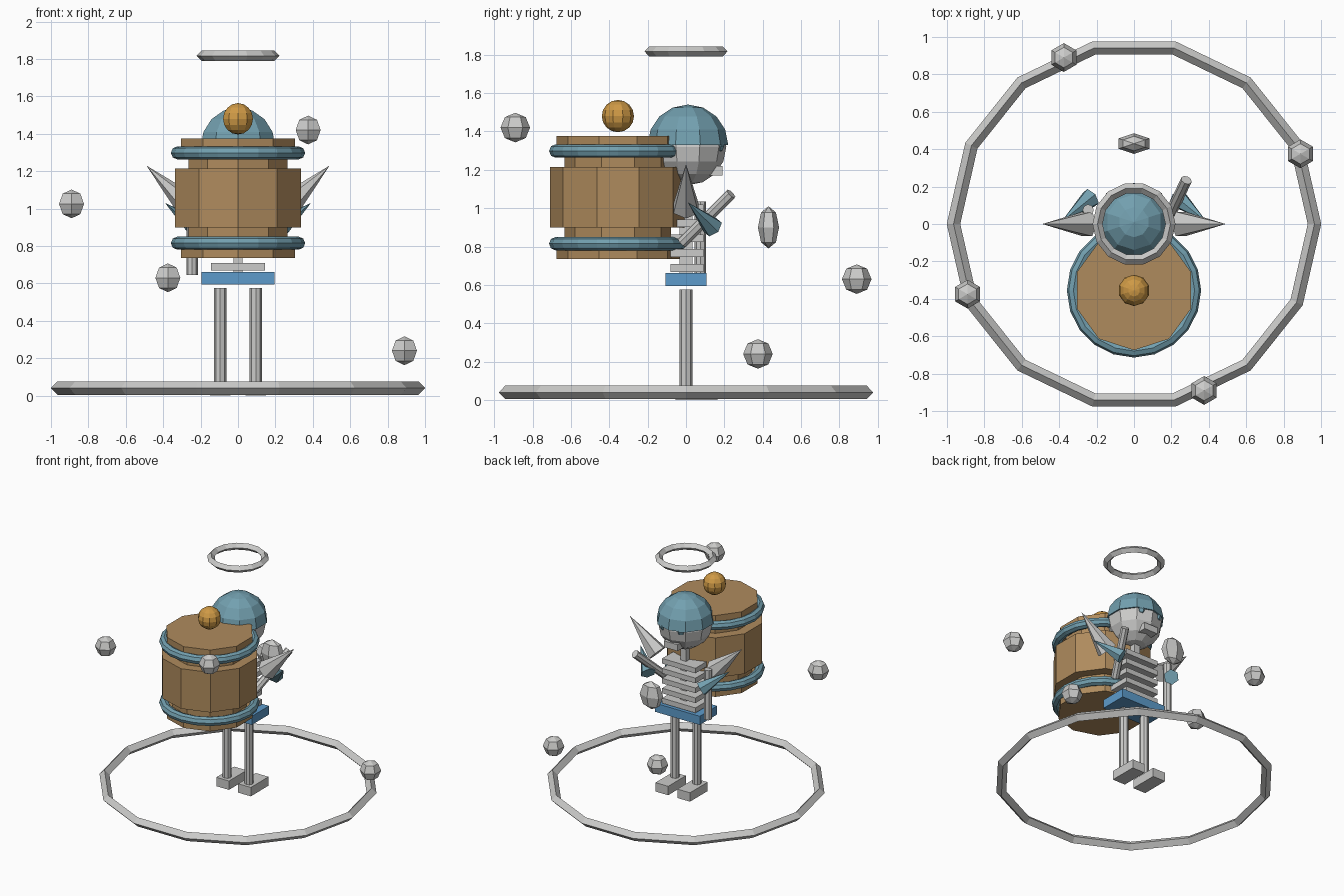
import bpy, bmesh
from mathutils import Vector

cube = bpy.data.objects.get("Cube")
if cube:
    bpy.data.objects.remove(cube, do_unlink=True)


def material(name, rgb):
    mat = bpy.data.materials.new(name)
    mat.use_nodes = True
    color = (*rgb, 1)
    mat.diffuse_color = color
    mat.node_tree.nodes["Principled BSDF"].inputs["Base Color"].default_value = color
    return mat


BONE = material("bone_grey", (0.6, 0.6, 0.59))
WOOD = material("wood_brown", (0.43, 0.26, 0.11))
TEAL = material("dull_teal", (0.17, 0.35, 0.43))
BLUE = material("cloth_blue", (0.11, 0.33, 0.6))
GOLD = material("amber", (0.62, 0.32, 0.06))


def finish(name, mat):
    obj = bpy.context.object
    obj.name = name
    obj.data.materials.append(mat)
    return obj


def box(name, mat, center, size):
    bpy.ops.mesh.primitive_cube_add(size=1, location=center)
    bpy.context.object.scale = size
    return finish(name, mat)


def rod(name, mat, start, end, r1, r2, sides):
    a, b = Vector(start), Vector(end)
    bpy.ops.mesh.primitive_cone_add(vertices=sides, radius1=r1, radius2=r2,
                                    depth=(b - a).length, location=(a + b) / 2)
    d = b - a
    if abs(d.x) + abs(d.y) > 0.001:
        bpy.context.object.rotation_euler = d.to_track_quat('Z', 'Y').to_euler()
    return finish(name, mat)


def ball(name, mat, center, radius, sides, rings, scale=(1, 1, 1)):
    bpy.ops.mesh.primitive_uv_sphere_add(segments=sides, ring_count=rings,
                                         radius=radius, location=center)
    bpy.context.object.scale = scale
    return finish(name, mat)


def ring(name, mat, center, radius, tube, sides, tube_sides):
    bpy.ops.mesh.primitive_torus_add(major_segments=sides, minor_segments=tube_sides,
                                     major_radius=radius, minor_radius=tube,
                                     location=center)
    return finish(name, mat)


# Ground ring, halo and floating stones
ring("ground_ring", BONE, (0, 0, 0.04), 0.965, 0.036, 14, 4)
ring("halo", BONE, (0, 0, 1.817), 0.195, 0.027, 14, 4)
for i, (x, y, z) in enumerate([(0.89, 0.375, 0.24), (-0.375, 0.89, 0.63),
                               (-0.89, -0.375, 1.025), (0.375, -0.89, 1.42)]):
    ball(f"floating_stone_{i}", BONE, (x, y, z), 0.077, 6, 4)
ball("held_stone", BONE, (0, 0.43, 0.9), 0.11, 6, 4, (0.87, 0.5, 1))

# Barrel on the back
BY = -0.355
for name, low, high, radius in [("barrel_base", 0.735, 0.82, 0.32),
                                ("barrel_lower_neck", 0.82, 0.9, 0.278),
                                ("barrel_body", 0.9, 1.215, 0.355),
                                ("barrel_upper_neck", 1.215, 1.3, 0.278),
                                ("barrel_lid", 1.3, 1.375, 0.32)]:
    rod(name, WOOD, (0, BY, low), (0, BY, high), radius, radius, 10)
for name, z in [("lower_hoop", 0.815), ("upper_hoop", 1.298)]:
    ring(name, TEAL, (0, BY, z), 0.324, 0.035, 20, 8)
ball("barrel_knob", GOLD, (0, BY, 1.48), 0.084, 10, 8)

# Head with a domed cap
ball("skull", BONE, (0, 0.01, 1.32), 0.2, 10, 8)
cap = ball("cap", TEAL, (0, 0.01, 1.33), 0.21, 10, 8)
bm = bmesh.new()
bm.from_mesh(cap.data)
bmesh.ops.delete(bm, geom=[v for v in bm.verts if v.co.z < -0.01], context='VERTS')
bmesh.ops.holes_fill(bm, edges=bm.edges[:], sides=0)
bm.to_mesh(cap.data)
bm.free()
box("jaw", BONE, (0, 0.145, 1.195), (0.12, 0.09, 0.05))

# Spine, ribs and hips
box("spine", BONE, (0, 0, 0.88), (0.05, 0.07, 0.5))
for i in range(5):
    box(f"rib_{i}", BONE, (0, 0.005, 0.688 + 0.078 * i), (0.29, 0.17, 0.04))
box("hips", BLUE, (0, 0, 0.628), (0.39, 0.215, 0.068))

# Legs, spikes and eyes on both sides
for side, s in [("left", 1), ("right", -1)]:
    rod(side + "_leg", BONE, (s * 0.095, 0, 0.06), (s * 0.095, 0, 0.575), 0.033, 0.033, 8)
    box(side + "_foot", BONE, (s * 0.095, 0.055, 0.035), (0.11, 0.22, 0.07))
    rod(side + "_shoulder_spike", BONE, (s * 0.25, 0, 1.0), (s * 0.49, 0, 1.23),
        0.075, 0, 6)
    rod(side + "_elbow_spike", TEAL, (s * 0.23, 0.14, 0.9), (s * 0.39, 0.01, 1.03),
        0.056, 0, 6)
    ball(side + "_eye", TEAL, (s * 0.075, 0.165, 1.325), 0.035, 6, 4)

# Arms: one raised forward, one hanging
rod("left_arm", BONE, (0.16, -0.02, 0.82), (0.28, 0.235, 1.075), 0.03, 0.03, 8)
rod("right_arm", BONE, (-0.245, 0.075, 0.645), (-0.245, 0.075, 1.035), 0.03, 0.03, 8)
